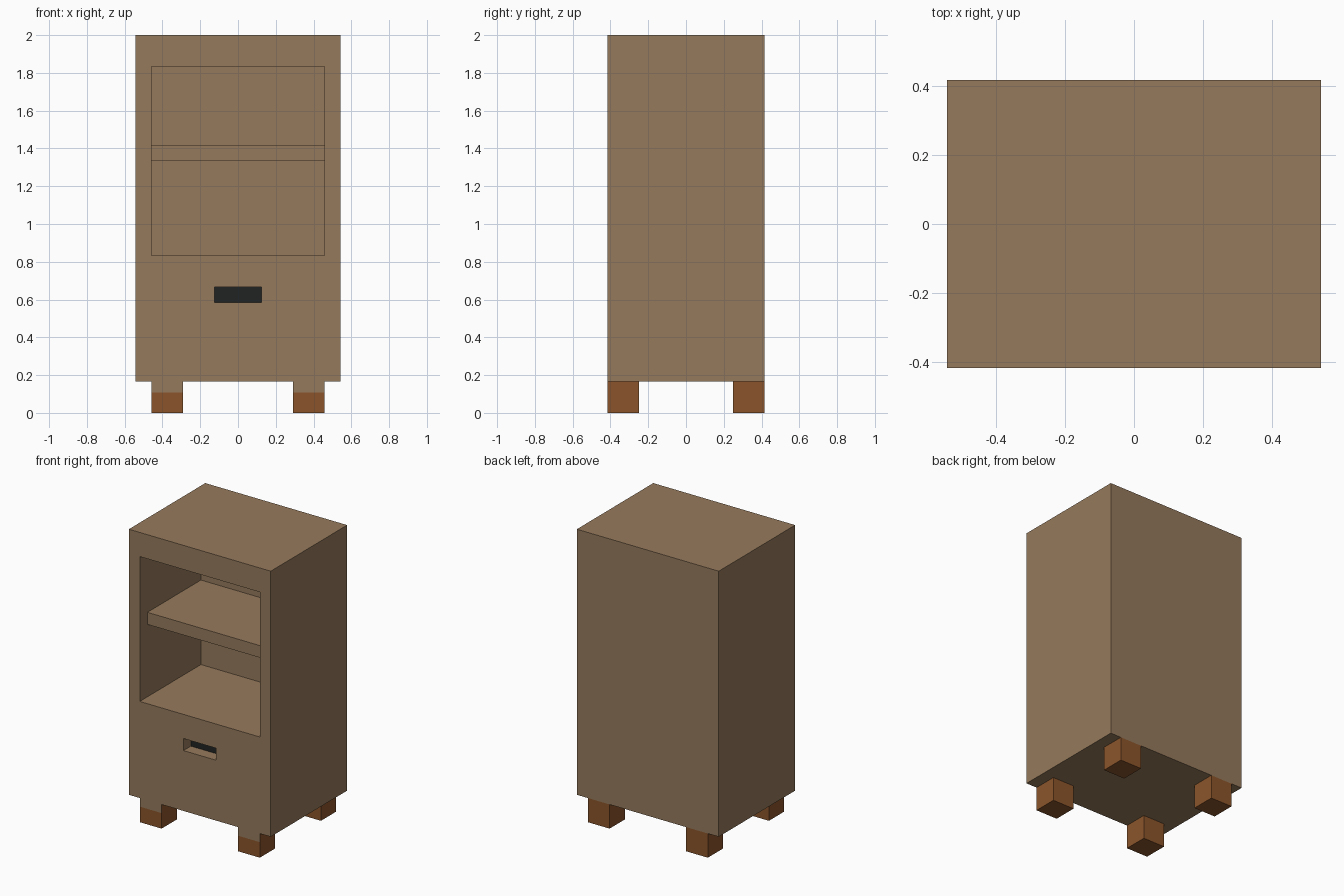
import bpy, bmesh

if "Cube" in bpy.data.objects:
    bpy.data.objects.remove(bpy.data.objects["Cube"])

U = 1 / 12  # modelling grid: the cabinet is 24 grid units tall


def material(name, rgb):
    m = bpy.data.materials.new(name)
    m.diffuse_color = (*rgb, 1)
    m.use_nodes = True
    m.node_tree.nodes["Principled BSDF"].inputs["Base Color"].default_value = m.diffuse_color
    return m


wood = material("light wood", (0.305, 0.195, 0.107))
leg_wood = material("leg wood", (0.258, 0.091, 0.024))
dark = material("dark slot", (0.015, 0.017, 0.017))


def box(name, lo, hi, *mats):
    """Axis-aligned box between two corners given in grid units."""
    bm = bmesh.new()
    bmesh.ops.create_cube(bm, size=1)
    for v in bm.verts:
        for i in range(3):
            v.co[i] = (lo[i] if v.co[i] < 0 else hi[i]) * U
    mesh = bpy.data.meshes.new(name)
    bm.to_mesh(mesh)
    bm.free()
    for m in mats:
        mesh.materials.append(m)
    ob = bpy.data.objects.new(name, mesh)
    bpy.context.collection.objects.link(ob)
    return ob


def cut(target, cutter):
    cutter.hide_render = True
    cutter.hide_viewport = True
    cutter.display_type = 'WIRE'
    mod = target.modifiers.new(cutter.name, 'BOOLEAN')
    mod.operation = 'DIFFERENCE'
    mod.solver = 'EXACT'
    mod.object = cutter


# Cabinet body with open compartment and handle slot
body = box("cabinet_body", (-6.5, -5, 2), (6.5, 5, 24), wood)
cut(body, box("compartment_cutter", (-5.5, -6, 10), (5.5, 3, 22), wood))
cut(body, box("slot_cutter", (-1.5, -6, 7), (1.5, -4, 8), wood))

# Shelf, set back from the front
box("shelf", (-5.5, -4, 16), (5.5, 3, 17), wood)

# Dark back of the slot
box("slot_back", (-1.5, -4.04, 7), (1.5, -3.98, 8), dark)

# Four legs; the front pair has a body-coloured strip at the top of the front face
for side, x in (("left", -5.5), ("right", 3.5)):
    for end, y in (("front", -5), ("back", 3)):
        leg = box(f"{end}_{side}_leg", (x, y, 0), (x + 2, y + 2, 2), leg_wood, wood)
        if end == "front":
            bm = bmesh.new()
            bm.from_mesh(leg.data)
            bmesh.ops.bisect_plane(bm, geom=bm.verts[:] + bm.edges[:] + bm.faces[:],
                                   plane_co=(0, 0, 0.107), plane_no=(0, 0, 1))
            bm.normal_update()
            for f in bm.faces:
                if f.normal.y < -0.9 and f.calc_center_median().z > 0.107:
                    f.material_index = 1
            bm.to_mesh(leg.data)
            bm.free()
